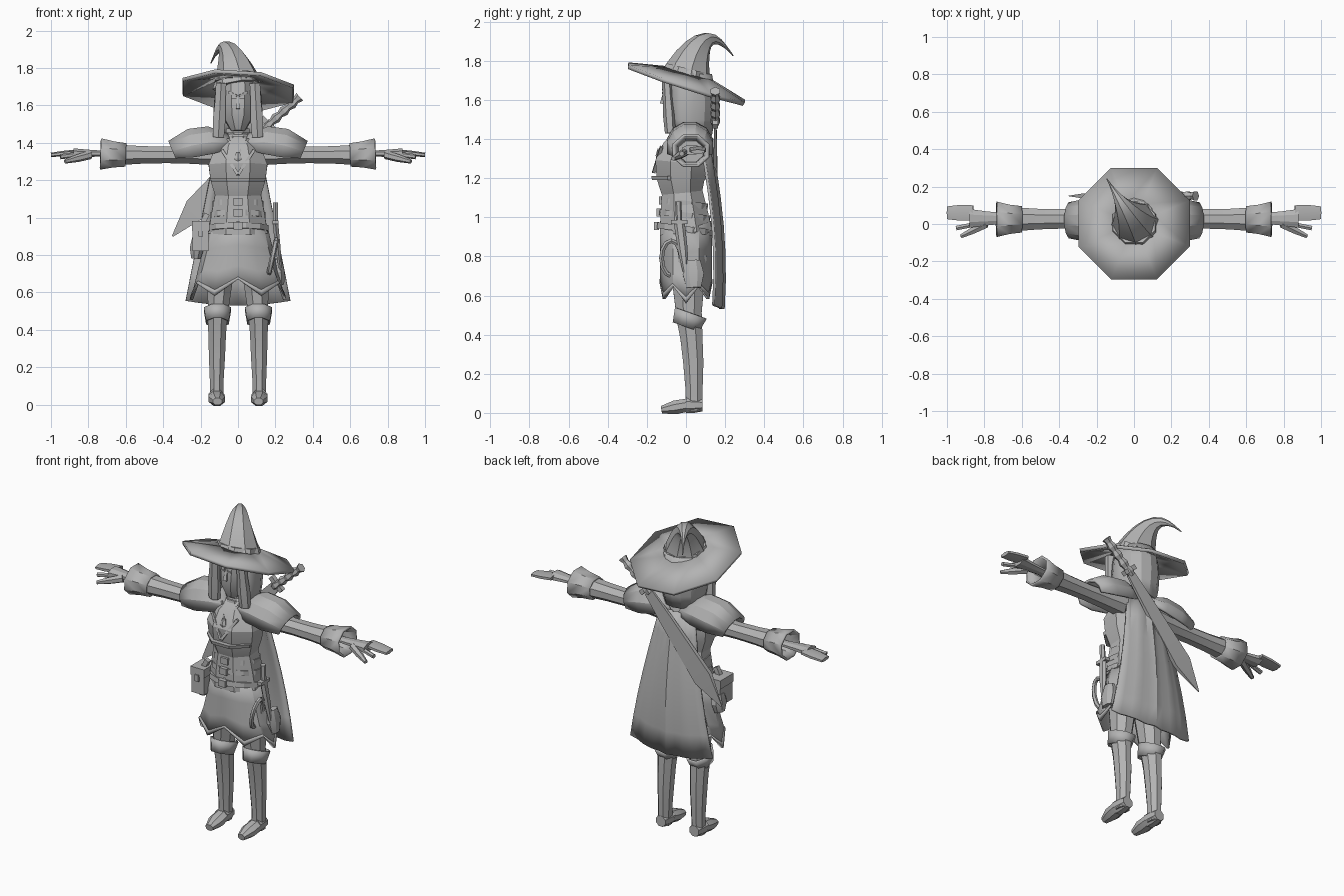
import bpy, bmesh
from math import sin, cos, pi, radians
from mathutils import Vector

old = bpy.data.objects.get("Cube")
if old:
    bpy.data.objects.remove(old, do_unlink=True)

grey = bpy.data.materials.new("plain_grey")
grey.use_nodes = True
tone = (0.45, 0.45, 0.45, 1)
grey.diffuse_color = tone
grey.node_tree.nodes["Principled BSDF"].inputs["Base Color"].default_value = tone

SIDE, DEPTH, UP = Vector((1, 0, 0)), Vector((0, 1, 0)), Vector((0, 0, 1))
parts = []


def spread(count):
    """Even steps from zero to one."""
    return [i / (count - 1) for i in range(count)]


def skin(name, rings, closed=True, caps=True, thick=0, mirror=False):
    """Bridge rows of points into a surface."""
    bm = bmesh.new()
    rows = [[bm.verts.new(point) for point in ring] for ring in rings]
    count = len(rows[0])
    for lower, upper in zip(rows, rows[1:]):
        for i in range(count if closed else count - 1):
            j = (i + 1) % count
            bm.faces.new((lower[i], lower[j], upper[j], upper[i]))
    if caps and closed:
        bm.faces.new(rows[0][::-1])
        bm.faces.new(rows[-1])
    bmesh.ops.recalc_face_normals(bm, faces=bm.faces)
    mesh = bpy.data.meshes.new(name)
    bm.to_mesh(mesh)
    bm.free()
    mesh.materials.append(grey)
    part = bpy.data.objects.new(name, mesh)
    bpy.context.collection.objects.link(part)
    if thick:
        shell = part.modifiers.new("thickness", "SOLIDIFY")
        shell.thickness = thick
        shell.offset = 0
    if mirror:
        part.modifiers.new("mirror", "MIRROR")
    parts.append(part)


def tube(name, path, widths, flat=1, sides=8, ref=UP, **options):
    """Sweep a polygon along a path; its flat sides touch the given half widths."""
    rings = []
    for i, (centre, width) in enumerate(zip(path, widths)):
        before, after = path[max(i - 1, 0)], path[min(i + 1, len(path) - 1)]
        ahead = (after - before).normalized()
        across = ahead.cross(ref).normalized()
        over = across.cross(ahead) * flat
        reach = width / cos(pi / sides)
        turns = [2 * pi * (k + 0.5) / sides for k in range(sides)]
        rings.append([centre + reach * (across * cos(t) + over * sin(t)) for t in turns])
    skin(name, rings, **options)


def limb(name, start, end, widths, sag=0, **options):
    """Tube from start to end with evenly spaced half widths; sag bows it along y."""
    start, end = Vector(start), Vector(end)
    path = [start.lerp(end, t) + DEPTH * sag * sin(pi * t) for t in spread(len(widths))]
    upright = abs((end - start).normalized().z) > 0.7
    tube(name, path, widths, ref=DEPTH if upright else UP, **options)


def box(name, centre, half_x, half_y, half_z, **options):
    centre = Vector(centre)
    limb(name, centre - UP * half_z, centre + UP * half_z, (half_x, half_x),
         flat=half_y / half_x, sides=4, **options)


def cord(name, start, end, radius, sides=4, **options):
    limb(name, start, end, (radius, radius), sides=sides, **options)


# Hat: tilted eight-sided brim and a crown that curls over backwards
def brim_ring(radius, height, slope):
    turns = [radians(45 * i + 22.5) for i in range(8)]
    return [(radius * cos(t), radius * sin(t),
             height - slope * radius * sin(t) - 0.06 * radius * cos(t)) for t in turns]


skin("hat_brim", [brim_ring(.32, 1.68, .32), brim_ring(.11, 1.735, .25)], caps=False, thick=.02)
lean = Vector((-.5, .83, 0))
crown = [lean * .29 * t ** 1.3 + UP * (1.7 + .21 * sin(2.5 * t)) for t in spread(10)]
tube("hat_crown", crown, [.003 + .125 * (1 - t) ** 1.6 for t in spread(10)])
limb("hat_band", (0, 0, 1.72), (0, .01, 1.76), (.122, .112))

# Head, face and hair
limb("head", (0, -.05, 1.46), (0, 0, 1.74), (.035, .075, .085, .088, .086), flat=1.1)
limb("nose", (0, -.11, 1.64), (0, -.122, 1.58), (.006, .012), sides=4)
box("eyes", (.022, -.117, 1.635), .014, .005, .005, mirror=True)
cord("brows", (.006, -.116, 1.65), (.05, -.1, 1.67), .006, mirror=True)
box("mouth", (0, -.108, 1.54), .02, .005, .003)
hair = []
for t in spread(5):
    radius = .108 + .018 * sin(pi * t)
    arc = [radians(260 * k - 40) for k in spread(11)]
    hair.append([(radius * cos(a), .01 + radius * 1.07 * sin(a), 1.73 - .31 * t) for a in arc])
skin("hair_back", hair, closed=False, thick=.015)
limb("hair_locks", (.09, -.1, 1.72), (.105, -.08, 1.43), (.028, .028, .034, .03),
     flat=.8, sides=6, mirror=True)
limb("neck", (0, .01, 1.38), (0, 0, 1.5), (.06, .05))
for height in (1.415, 1.453):
    limb("choker_band", (0, 0, height), (0, 0, height + .022), (.066, .062), flat=1.1)

# Torso: hips, and a fitted bodice with trim
limb("hips", (0, 0, .92), (0, -.02, 1.13), (.158, .142, .122), flat=.85)
limb("bodice", (0, -.02, 1.12), (0, .01, 1.44), (.122, .147, .157, .125, .06), sag=-.02, flat=.84)
limb("bodice_edge", (0, -.037, 1.19), (0, -.037, 1.21), (.143, .148), flat=.95)
cord("neckline_trim", (.085, -.125, 1.36), (0, -.165, 1.23), .008, mirror=True)
cord("pendant_cord", (.055, -.075, 1.42), (0, -.135, 1.34), .005, mirror=True)
limb("pendant", (0, -.145, 1.28), (0, -.138, 1.35), (.006, .02, .01), flat=.6, sides=6)

# Belts and buckles
for label, height, girth in [("upper", 1.07, .135), ("middle", 1.01, .148), ("lower", .94, .162)]:
    limb(label + "_belt", (0, -.008, height - .015), (0, -.004, height + .015),
         (girth, girth), flat=.88, sides=12)
    box(label + "_buckle", (0, -.008 - girth * .88, height + .015), .024, .012, .02)


# Skirt whose hem falls in points
def skirt_ring(drop, grow=1):
    ring = []
    for i in range(12):
        t = pi * i / 6
        rise = .08 * (i % 2) * drop ** 3 + .03 * sin(t) ** 2
        ring.append((grow * (.152 + .095 * drop) * cos(t), grow * .127 * sin(t),
                     .95 - .39 * drop + rise))
    return ring


skin("skirt", [skirt_ring(t) for t in spread(4)], caps=False, thick=.012)
skin("skirt_trim", [skirt_ring(.92, 1.02), skirt_ring(1, 1.02)], caps=False, thick=.014)

# Legs and tall boots
limb("thighs", (.088, .01, .8), (.108, .015, .48), (.08, .066, .052), flat=1.2, mirror=True)
limb("boots", (.11, .015, .5), (.115, .04, .01), (.055, .047, .043, .037, .035),
     sag=.01, flat=1.2, mirror=True)
limb("boot_cuffs", (.11, 0, .44), (.11, .025, .51), (.056, .068), flat=1.2,
     caps=False, thick=.01, mirror=True)
limb("heels", (.115, .085, .04), (.115, 0, .04), (.032, .04, .042), mirror=True)
limb("toes", (.115, .01, .04), (.11, -.125, .016), (.042, .044, .024), flat=.8, mirror=True)

# Sleeves with flared cuffs, and hands
limb("sleeves", (.12, .03, 1.335), (.64, .025, 1.335), (.065, .056, .052, .055, .064),
     flat=.85, mirror=True)
limb("sleeve_cuffs", (.6, .025, 1.335), (.735, .025, 1.34), (.064, .072, .088), flat=.88,
     caps=False, thick=.014, mirror=True)
limb("palms", (.62, .03, 1.34), (.88, .03, 1.345), (.035, .03, .038, .05), flat=.5, mirror=True)
limb("fingers", (.86, .06, 1.35), (1, .06, 1.335), (.04, .042, .034), flat=.3, sides=6, mirror=True)
cord("index_fingers", (.84, 0, 1.34), (.95, -.022, 1.325), .012, sides=6, mirror=True)
limb("thumbs", (.79, 0, 1.335), (.925, -.066, 1.3), (.02, .018, .01), sides=6, mirror=True)

# Shoulder mantle arching over each upper arm
mantle = []
for t in spread(4):
    hump = sin(pi * t)
    top, low = 1.445 - .04 * t + .06 * hump, 1.39 - .055 * t
    half = .092 + .025 * hump
    arc = [radians(210 * k - 15) for k in spread(8)]
    mantle.append([(.06 + .31 * t - .03 * (1 - sin(a)), .02 - half * cos(a),
                    low + (top - low) * sin(a)) for a in arc])
skin("shoulder_mantle", mantle, closed=False, thick=.016, mirror=True)

# Cape widening downwards, with shallow folds
cape = []
for t in spread(7):
    half, back = .115 + .165 * t, .12 + .07 * sin(2 * t)
    cape.append([(half * k, back - .05 * k * k + .007 * cos(4 * pi * k),
                  1.39 - .86 * t + .025 * t * k * k)
                 for k in (2 * step - 1 for step in spread(11))])
skin("cape", cape, closed=False, thick=.014)

# Sword slung across the back
limb("sword_scabbard", (.15, .15, 1.48), (-.35, .15, .9), (.03, .045, .055, .065, .004),
     flat=.2, sides=4)
limb("sword_grip", (.14, .15, 1.475), (.33, .15, 1.645), [.016, .024] * 5, sides=6)
cord("sword_guard", (.125, .15, 1.535), (.2, .15, 1.465), .014)

# Hip pouch on the right
box("hip_pouch", (-.2, -.05, .895), .042, .06, .075)
box("pouch_flap", (-.2, -.05, .955), .047, .066, .026)
box("pouch_buckle", (-.2, -.117, .92), .012, .006, .02)
limb("small_bag", (-.225, -.01, .78), (-.215, -.01, .89), (.025, .038, .03), flat=1.4)
cord("pouch_strap", (-.165, -.06, 1.02), (-.195, -.06, .96), .014)

# Dagger, rope coil and bag on the left
cord("dagger_grip", (.2, -.035, .98), (.2, -.04, 1.08), .014, sides=6)
box("dagger_guard", (.2, -.035, .975), .016, .042, .01)
limb("dagger_sheath", (.2, -.034, .97), (.228, 0, .7), (.015, .014, .006), flat=1.6, sides=6)
loop = [2 * pi * t for t in spread(13)]
tube("rope_coil", [Vector((.185 + .02 * sin(t), -.075 + .05 * cos(t), .79 + .09 * sin(t)))
                   for t in loop], [.012 for t in loop], sides=6, ref=SIDE)
limb("left_bag", (.225, .04, .64), (.21, .035, .78), (.022, .032, .022), flat=1.7)

# Keep facets crisp while softening shallow bends
bpy.ops.object.select_all(action="DESELECT")
for part in parts:
    part.select_set(True)
bpy.context.view_layer.objects.active = parts[0]
bpy.ops.object.shade_smooth_by_angle(angle=radians(25))
